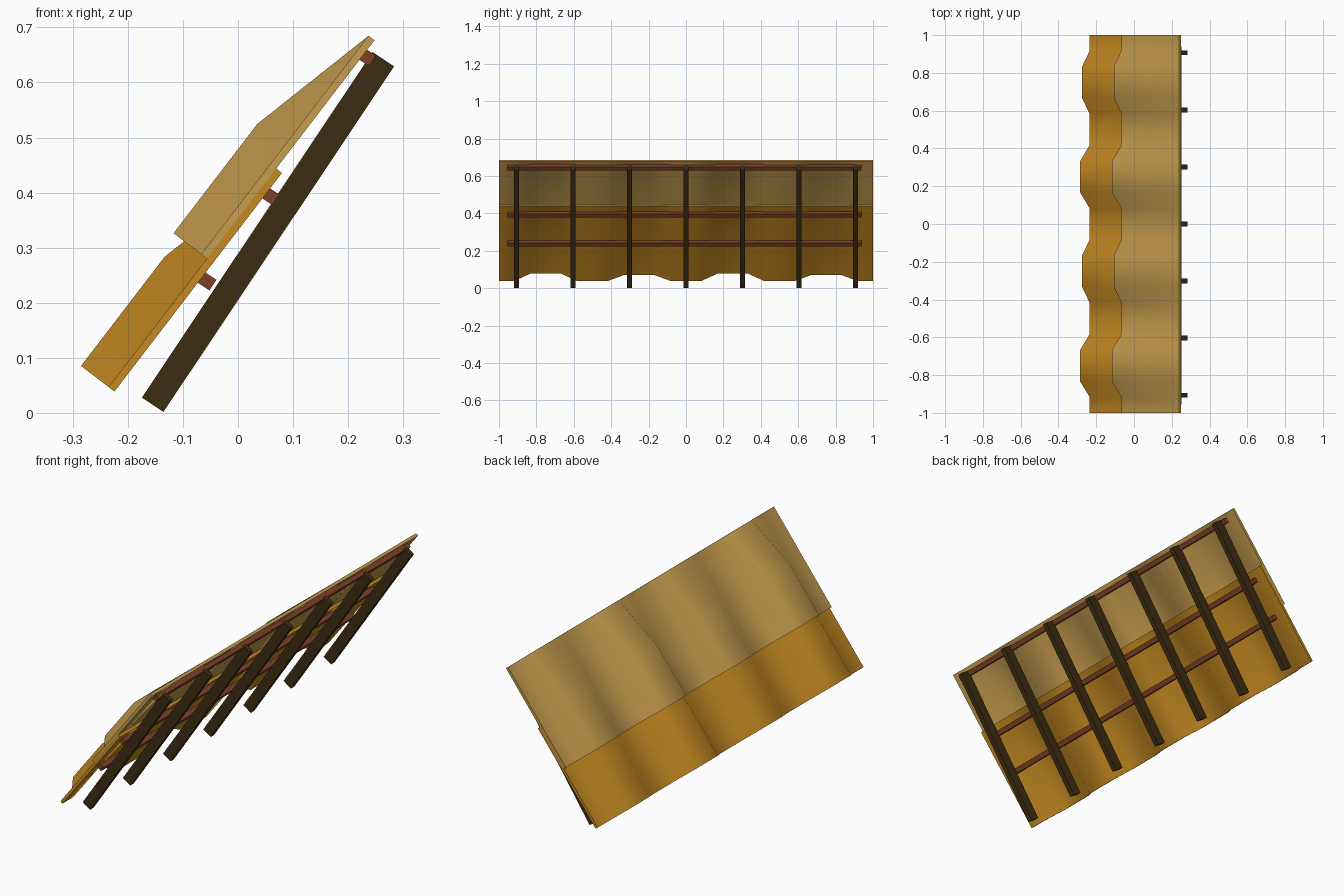
import bpy, bmesh, math
from mathutils import Vector, Matrix

if "Cube" in bpy.data.objects:
    bpy.data.objects.remove(bpy.data.objects["Cube"])


def material(name, rgb):
    m = bpy.data.materials.new(name)
    m.use_nodes = True
    m.diffuse_color = (*rgb, 1)
    m.node_tree.nodes["Principled BSDF"].inputs["Base Color"].default_value = (*rgb, 1)
    return m


pale_straw = material("pale_straw", (0.57, 0.34, 0.077))
golden_straw = material("golden_straw", (0.565, 0.255, 0.016))
dark_wood = material("dark_wood", (0.048, 0.027, 0.006))
red_wood = material("red_wood", (0.2, 0.053, 0.02))


def add_object(name, bm, mat):
    mesh = bpy.data.meshes.new(name)
    bm.to_mesh(mesh)
    bm.free()
    mesh.materials.append(mat)
    ob = bpy.data.objects.new(name, mesh)
    bpy.context.collection.objects.link(ob)
    return ob


# Thatch: wavy sheet, full waves at the eave and middle, flat at the top
LENGTH, THICK = 0.5, 0.0135
UP = Vector((0.305, 0, 0.398)).normalized()
OUT = Vector((-UP.z, 0, UP.x))
TALL, SHORT = 0.063, 0.05
WAVE = [(0, 0), (1, 0), (2, TALL), (4, TALL), (5, 0), (7, 0),
        (8, SHORT), (10, SHORT), (11, 0), (12, 0)]


def thatch(name, x, z, y_start, repeats, mat):
    bm = bmesh.new()
    section = [(y_start + r + s / 12, h) for r in range(repeats)
               for s, h in (WAVE if r == 0 else WAVE[1:])]
    rows = []
    for along, lift in ((0, 1), (0.5, 1), (1, 0)):
        base = Vector((x, 0, z)) + UP * LENGTH * along
        rows.append([bm.verts.new(base + OUT * h * lift + Vector((0, y, 0)))
                     for y, h in section])
    for a, b in zip(rows, rows[1:]):
        for i in range(len(a) - 1):
            bm.faces.new((a[i], a[i + 1], b[i + 1], b[i]))
    # give the sheet its thickness
    ext = bmesh.ops.extrude_face_region(bm, geom=bm.faces[:], use_keep_orig=True)
    moved = [g for g in ext["geom"] if isinstance(g, bmesh.types.BMVert)]
    bmesh.ops.translate(bm, verts=moved, vec=-OUT * THICK)
    bmesh.ops.recalc_face_normals(bm, faces=bm.faces[:])
    ob = add_object(name, bm, mat)
    bpy.ops.object.select_all(action="DESELECT")
    ob.select_set(True)
    bpy.context.view_layer.objects.active = ob
    bpy.ops.object.shade_smooth_by_angle(angle=math.radians(60))


thatch("lower_thatch", -0.235, 0.047, -1, 2, golden_straw)
thatch("upper_thatch_right", -0.067, 0.288, -1, 1, pale_straw)
thatch("upper_thatch_left", -0.067, 0.288, 0, 1, pale_straw)


# Timber frame: boxes tilted to the roof pitch
PITCH = math.atan2(0.6275, 0.419)


def beam(name, centre, size, mat):
    bm = bmesh.new()
    bmesh.ops.create_cube(bm, size=1)
    bm.transform(Matrix.Translation(centre) @ Matrix.Rotation(-PITCH, 4, "Y")
                 @ Matrix.Diagonal((*size, 1)))
    add_object(name, bm, mat)


for i in range(-3, 4):
    beam(f"rafter_{i + 4}", (0.0545, i * 0.302, 0.3285), (0.7545, 0.025, 0.047), dark_wood)

for name, x, z in (("lower", -0.056, 0.239), ("middle", 0.058, 0.394), ("top", 0.234, 0.646)):
    beam(f"{name}_batten", (x, -0.008, z), (0.023, 1.895, 0.025), red_wood)
